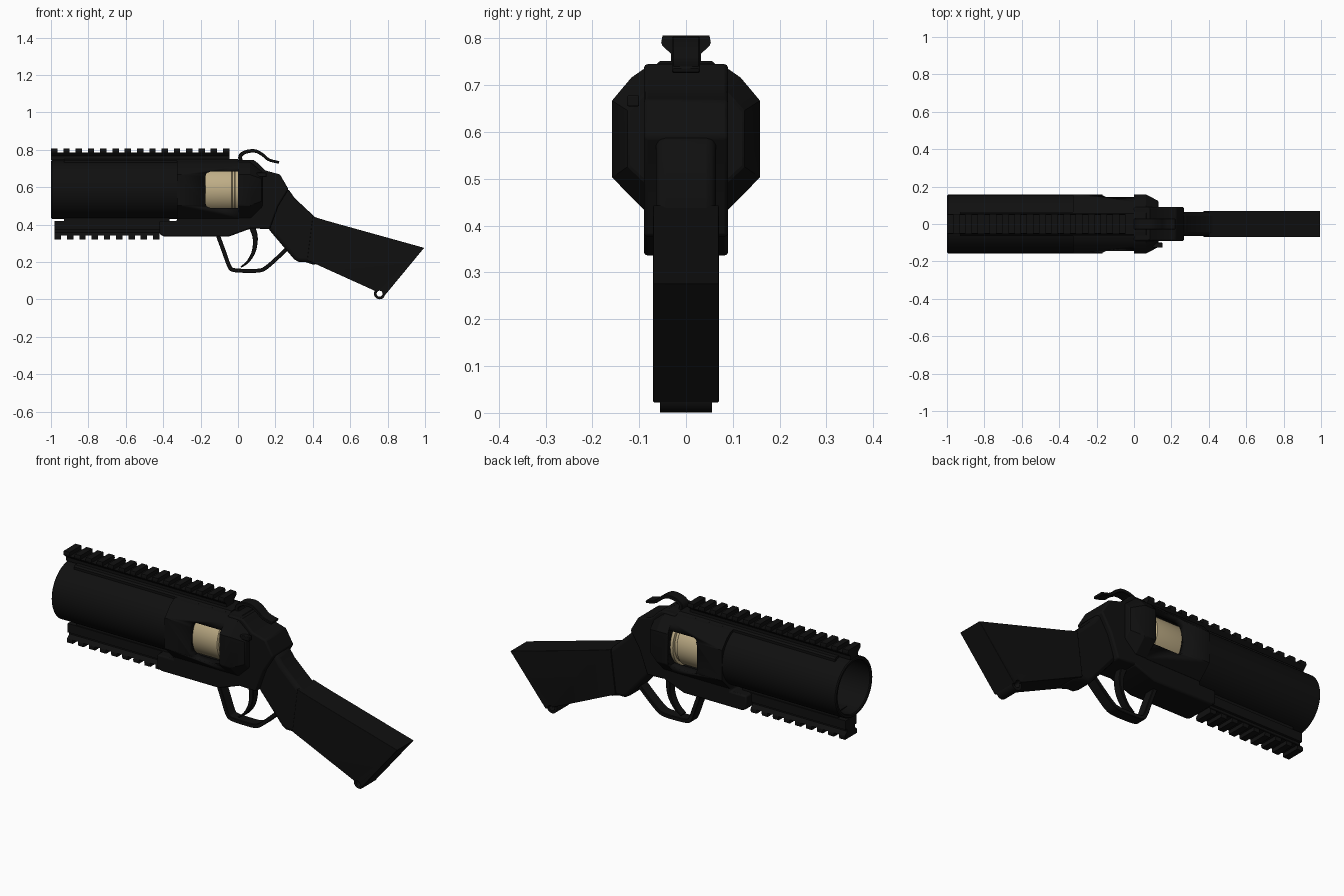
import bpy, bmesh, math
from mathutils import Vector

if "Cube" in bpy.data.objects:
    bpy.data.objects.remove(bpy.data.objects["Cube"], do_unlink=True)


def material(name, rgb):
    m = bpy.data.materials.new(name)
    m.use_nodes = True
    m.diffuse_color = (*rgb, 1)
    m.node_tree.nodes["Principled BSDF"].inputs["Base Color"].default_value = (*rgb, 1)
    return m


BLACK = material("matte black", (0.005, 0.005, 0.005))
TAN = material("tan casing", (0.52, 0.42, 0.24))
AXIS_Z = 0.588  # height of the bore line


def finish(name, bm, mat, bevel=0, segments=2):
    bmesh.ops.recalc_face_normals(bm, faces=bm.faces)
    me = bpy.data.meshes.new(name)
    bm.to_mesh(me)
    bm.free()
    me.materials.append(mat)
    ob = bpy.data.objects.new(name, me)
    bpy.context.collection.objects.link(ob)
    bpy.ops.object.select_all(action='DESELECT')
    ob.select_set(True)
    bpy.context.view_layer.objects.active = ob
    if bevel:
        b = ob.modifiers.new("edges", 'BEVEL')
        b.width, b.segments, b.limit_method = bevel, segments, 'ANGLE'
        b.angle_limit = math.radians(40)
    bpy.ops.object.shade_smooth_by_angle(angle=math.radians(32))
    return ob


def prism(name, pts, spans, axis='y', mat=BLACK, bevel=0, segments=2):
    """Extrude a section along an axis: (x, z) along y, or (y, z) along x."""
    bm = bmesh.new()
    for lo, hi in spans:
        rings = []
        for d in (lo, hi):
            rings.append([bm.verts.new((u, d, v) if axis == 'y' else (d, u, v)) for u, v in pts])
            bm.faces.new(rings[-1])
        for i in range(len(pts)):
            j = (i + 1) % len(pts)
            bm.faces.new((rings[0][i], rings[0][j], rings[1][j], rings[1][i]))
    return finish(name, bm, mat, bevel, segments)


def lathe(name, profile, mat, sides=48, closed=False):
    """Spin an (x, radius) profile about the bore line."""
    bm = bmesh.new()
    rings = [[bm.verts.new((x, r * math.cos(a), AXIS_Z + r * math.sin(a)))
              for a in (2 * math.pi * k / sides for k in range(sides))] for x, r in profile]
    pairs = list(zip(rings, rings[1:]))
    if closed:
        pairs.append((rings[-1], rings[0]))
    else:
        bm.faces.new(rings[0])
        bm.faces.new(rings[-1])
    for p, q in pairs:
        for i in range(sides):
            j = (i + 1) % sides
            bm.faces.new((p[i], p[j], q[j], q[i]))
    return finish(name, bm, mat)


def mirrored(half):
    return half + [(-y, z) for y, z in reversed(half)]


def ribbon(name, ctrl, half_width, thick, bevel=0.003):
    """Smooth strip through (x, z) points, tapering between two thicknesses."""
    p = [Vector(c) for c in ctrl]
    p = [2 * p[0] - p[1]] + p + [2 * p[-1] - p[-2]]
    path = []
    for a, b, c, d in zip(p, p[1:], p[2:], p[3:]):
        for k in range(5):
            t = k / 5
            path.append(0.5 * (2 * b + (c - a) * t + (2 * a - 5 * b + 4 * c - d) * t ** 2
                               + (3 * b - a - 3 * c + d) * t ** 3))
    path.append(p[-2])
    left, right = [], []
    for i, q in enumerate(path):
        t = path[min(i + 1, len(path) - 1)] - path[max(i - 1, 0)]
        n = Vector((-t.y, t.x)).normalized()
        w = (thick[0] + (thick[1] - thick[0]) * i / (len(path) - 1)) / 2
        left.append(tuple(q + n * w))
        right.append(tuple(q - n * w))
    return prism(name, left + right[::-1], [(-half_width, half_width)], bevel=bevel, segments=1)


def cut(target, cutter):
    m = target.modifiers.new("cut", 'BOOLEAN')
    m.operation, m.object, m.solver = 'DIFFERENCE', cutter, 'EXACT'
    bpy.context.view_layer.objects.active = target
    bpy.ops.object.modifier_apply(modifier=m.name)
    bpy.data.objects.remove(cutter, do_unlink=True)


# Barrel tube and the round inside it
lathe("barrel", [(-1, 0.152), (-0.995, 0.157), (-0.3, 0.157), (-0.3, 0.138), (-0.995, 0.138), (-1, 0.142)],
      BLACK, 64, True)
lathe("cartridge", [(-0.36, 0.06), (-0.33, 0.105), (-0.28, 0.128), (-0.035, 0.128), (-0.03, 0.121),
                    (-0.018, 0.121), (-0.015, 0.134), (0.0, 0.134)], TAN)

# Faceted receiver, bored through and opened with a window on each side
section = mirrored([(0.055, 0.747), (0.09, 0.735), (0.117, 0.716), (0.158, 0.667),
                    (0.158, 0.503), (0.09, 0.434)])
receiver = prism("receiver", section, [(-0.325, 0.005)], 'x')
cut(receiver, lathe("bore_cutter", [(-0.5, 0.137), (0.003, 0.137)], BLACK))
window = [(0.0, 0.49), (0.0, 0.683), (-0.15, 0.683), (-0.168, 0.675), (-0.175, 0.655),
          (-0.175, 0.518), (-0.168, 0.498), (-0.15, 0.49)]
cut(receiver, prism("window_cutter", window, [(-0.3, 0.3)]))

# Recoil shield: the same section, drawn in toward the back
bm = bmesh.new()
rings = []
for x, sy, sz in ((0.0, 1, 1), (0.065, 1, 1), (0.13, 0.78, 0.72)):
    rings.append([bm.verts.new((x, y * sy, AXIS_Z + (z - AXIS_Z) * sz)) for y, z in section])
for p, q in zip(rings, rings[1:]):
    for i in range(len(p)):
        j = (i + 1) % len(p)
        bm.faces.new((p[i], p[j], q[j], q[i]))
bm.faces.new(rings[0])
bm.faces.new(rings[-1])
finish("recoil_shield", bm, BLACK, 0.004, 1)

# Frame: rear block and the beam under the barrel
prism("rear_frame", [(0.0, 0.4), (0.0, 0.745), (0.085, 0.745), (0.105, 0.73), (0.145, 0.69), (0.225, 0.668),
                     (0.235, 0.65), (0.27, 0.59), (0.215, 0.5), (0.17, 0.376), (0.07, 0.38)],
      [(-0.09, 0.09)], bevel=0.008)
prism("lower_frame", [(-0.42, 0.42), (-0.42, 0.35), (-0.395, 0.336), (-0.05, 0.336), (0.07, 0.38),
                      (0.1, 0.44), (-0.325, 0.44), (-0.325, 0.42)], [(-0.09, 0.09)], bevel=0.008)

# Grip with a narrower neck running up into the frame
prism("grip_neck", [(0.16, 0.38), (0.2, 0.6), (0.27, 0.59), (0.3, 0.545), (0.41, 0.442), (0.46, 0.42),
                    (0.42, 0.18), (0.36, 0.2), (0.325, 0.2), (0.3, 0.215)],
      [(-0.064, 0.064)], bevel=0.02, segments=3)
prism("grip", [(0.37, 0.21), (0.40, 0.444), (0.47, 0.422), (0.995, 0.276), (0.785, 0.022), (0.75, 0.038)],
      [(-0.07, 0.07)], bevel=0.022, segments=4)

# Sling tube at the heel of the grip
circle = [(math.cos(2 * math.pi * k / 24), math.sin(2 * math.pi * k / 24)) for k in range(24)]
loop = prism("sling_loop", [(0.757 + 0.03 * c, 0.031 + 0.03 * s) for c, s in circle], [(-0.056, 0.056)])
grip = bpy.data.objects["grip"]
for part in (loop, grip, bpy.data.objects["grip_neck"]):
    hole = prism("hole_cutter", [(0.757 + 0.016 * c, 0.031 + 0.016 * s) for c, s in circle], [(-0.2, 0.2)])
    cut(part, hole)

# Accessory rails: dovetail base with a row of teeth
PITCH, TOOTH = 0.0657, 0.034


def rail(name, start, count, height):
    base = mirrored([(0.032, 0.0), (0.032, 0.02), (0.051, 0.038)])
    tooth = mirrored([(0.051, 0.038), (0.053, 0.045), (0.05, 0.059)])
    end = start + (count - 1) * PITCH + TOOTH
    prism(name + "_base", [(y, height(z)) for y, z in base], [(start, end)], 'x')
    prism(name + "_teeth", [(y, height(z)) for y, z in tooth],
          [(start + i * PITCH, start + i * PITCH + TOOTH) for i in range(count)], 'x')


rail("top_rail", -1.0, 15, lambda z: 0.747 + z)
rail("bottom_rail", -0.98, 9, lambda z: 0.379 - z)
prism("top_rail_mount", mirrored([(0.064, 0.72), (0.064, 0.744), (0.055, 0.752)]), [(-0.93, 0.0)], 'x')
prism("bottom_rail_body", mirrored([(0.045, 0.42), (0.045, 0.372)]), [(-0.98, -0.4)], 'x')
prism("bottom_rail_mount", mirrored([(0.04, 0.455), (0.04, 0.41)]), [(-0.93, -0.365)], 'x')

# Trigger, guard and thumb lever
ribbon("trigger", [(0.075, 0.39), (0.092, 0.33), (0.085, 0.26), (0.055, 0.205), (0.015, 0.172)],
       0.022, (0.034, 0.008))
ribbon("trigger_guard", [(-0.108, 0.345), (-0.075, 0.255), (-0.045, 0.175), (-0.02, 0.157), (0.05, 0.153),
                         (0.115, 0.155), (0.15, 0.17), (0.21, 0.222), (0.275, 0.285)], 0.03, (0.022, 0.02))
ribbon("thumb_lever", [(0.02, 0.725), (0.012, 0.765), (0.04, 0.788), (0.09, 0.794), (0.13, 0.775),
                       (0.165, 0.747), (0.22, 0.732)], 0.03, (0.022, 0.014))

# Small side latch
prism("side_latch", [(0.1, 0.655), (0.1, 0.678), (0.152, 0.678), (0.152, 0.655)], [(-0.126, -0.1)], bevel=0.003)
